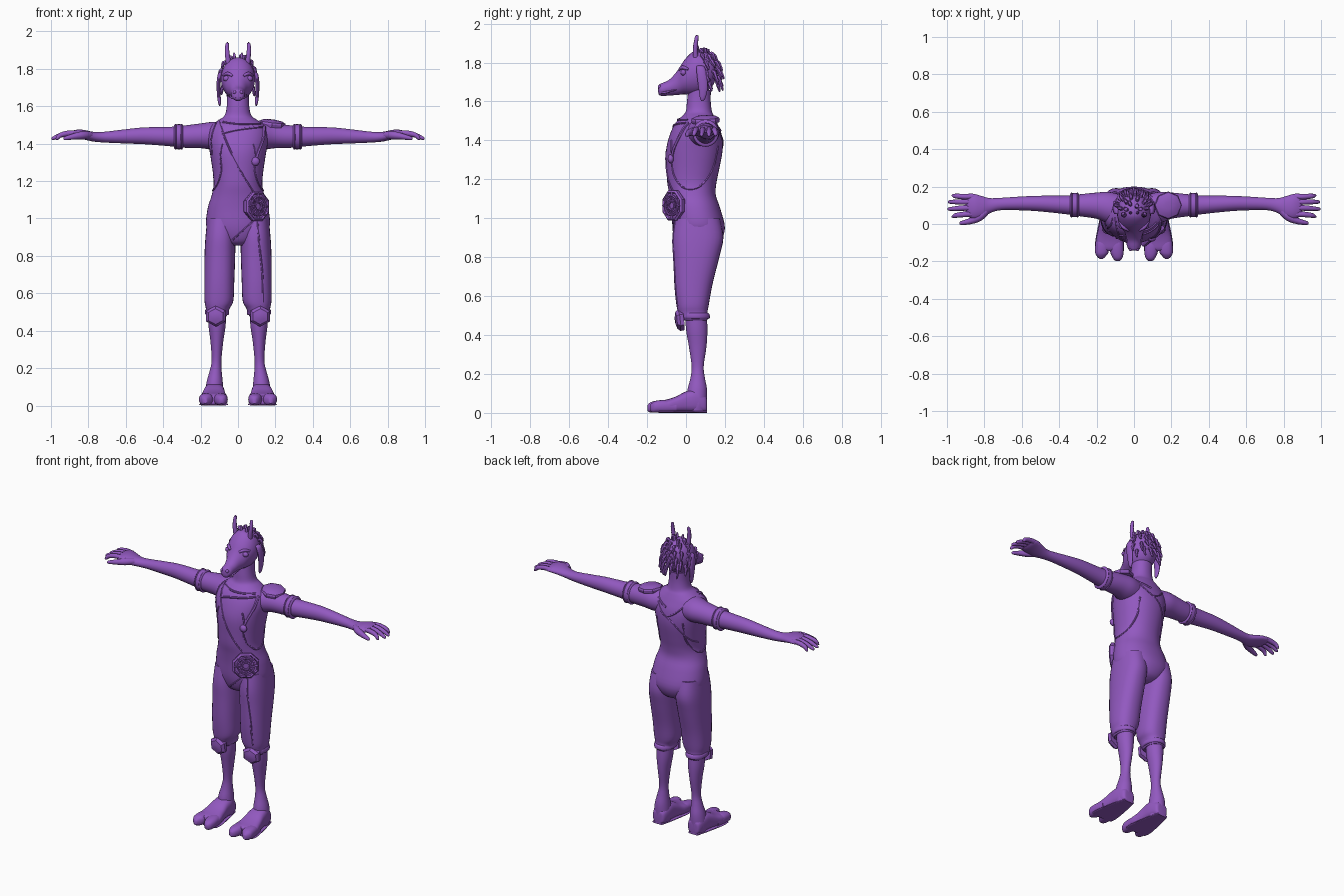
import bpy, bmesh, math, random
from mathutils import Vector
from mathutils.bvhtree import BVHTree

random.seed(4)
purple = bpy.data.materials.new("purple")
purple.diffuse_color = (0.29, 0.10, 0.53, 1)


def finish(name, bm, angle=0.8):
    bmesh.ops.recalc_face_normals(bm, faces=bm.faces)
    me = bpy.data.meshes.new(name)
    bm.to_mesh(me)
    bm.free()
    me.materials.append(purple)
    me.shade_smooth()
    me.set_sharp_from_angle(angle=angle)
    ob = bpy.data.objects.new(name, me)
    bpy.context.collection.objects.link(ob)
    return ob


def spline(rows, sub):
    """Catmull-Rom through tuples of numbers."""
    out = []
    for i in range(len(rows) - 1):
        a, b, c, d = rows[max(i - 1, 0)], rows[i], rows[i + 1], rows[min(i + 2, len(rows) - 1)]
        for k in range(sub):
            t = k / sub
            out.append(tuple(
                q + 0.5 * t * (r - p + t * (2 * p - 5 * q + 4 * r - s + t * (3 * (q - r) + s - p)))
                for p, q, r, s in zip(a, b, c, d)))
    return out + [tuple(rows[-1])]


def skin(name, rings, angle=0.8):
    bm = bmesh.new()
    vs = [[bm.verts.new(p) for p in r] for r in rings]
    n = len(rings[0])
    for a, b in zip(vs, vs[1:]):
        for i in range(n):
            bm.faces.new((a[i], a[(i + 1) % n], b[(i + 1) % n], b[i]))
    bm.faces.new(vs[0])
    bm.faces.new(vs[-1])
    return finish(name, bm, angle)


def loft(name, rows, axis, s=1, n=28, e=1.0, sub=4):
    """Rows are (x, y, z, r1, r2): elliptical sections across the axis."""
    u, v = {'x': ((0, 1, 0), (0, 0, 1)), 'y': ((1, 0, 0), (0, 0, 1)), 'z': ((1, 0, 0), (0, 1, 0))}[axis]
    rings = []
    for x, y, z, r1, r2 in spline(rows, sub):
        ring = []
        for i in range(n):
            c, d = math.cos(i * math.tau / n), math.sin(i * math.tau / n)
            c = math.copysign(abs(c) ** e, c)
            d = math.copysign(abs(d) ** e, d)
            p = Vector((x, y, z)) + Vector(u) * c * abs(r1) + Vector(v) * d * abs(r2)
            ring.append((p.x * s, p.y, p.z))
        rings.append(ring)
    return skin(name, rings)


def tube(name, pts, radii, n=8, sub=3):
    """Round tube through points with a radius at each point."""
    rows = spline([(*p, r) for p, r in zip(pts, radii)], sub)
    rings = []
    for i, row in enumerate(rows):
        p = Vector(row[:3])
        t = Vector(rows[min(i + 1, len(rows) - 1)][:3]) - Vector(rows[max(i - 1, 0)][:3])
        q = t.to_track_quat('Z', 'Y')
        rings.append([p + q @ Vector((math.cos(k * math.tau / n), math.sin(k * math.tau / n), 0)) * max(row[3], .001)
                      for k in range(n)])
    return skin(name, rings)


def ball(name, c, r, scale=(1, 1, 1)):
    bm = bmesh.new()
    bmesh.ops.create_uvsphere(bm, u_segments=16, v_segments=10, radius=r)
    for v in bm.verts:
        v.co = Vector([a * b for a, b in zip(v.co, scale)]) + Vector(c)
    return finish(name, bm)


def plate(name, c, normal, steps, n=8, up=1.0):
    """Faceted plate: steps are (radius, height along the normal)."""
    q = Vector(normal).to_track_quat('Z', 'Y')
    return skin(name, [[Vector(c) + q @ Vector((r * math.cos((k + .5) * math.tau / n),
                        up * r * math.sin((k + .5) * math.tau / n), h)) for k in range(n)] for r, h in steps], 0.4)


# torso with hips and neck
torso = loft("torso", [(0, .06, .855, .05, .07), (0, .065, .88, .11, .11), (0, .066, .95, .168, .134),
    (0, .05, 1.05, .163, .126), (0, .034, 1.12, .142, .119), (0, .03, 1.18, .13, .126), (0, .035, 1.25, .135, .135),
    (0, .043, 1.35, .15, .145), (0, .05, 1.43, .162, .133), (0, .053, 1.49, .148, .107), (0, .062, 1.525, .105, .082),
    (0, .066, 1.55, .072, .067), (0, .066, 1.6, .06, .061), (0, .07, 1.66, .058, .058)], 'z', n=40, e=.92)

legs = []
for s, side in ((-1, "right"), (1, "left")):
    # trousers, cuff and shin
    legs.append(loft(side + "_trouser_leg", [(.088, .06, 1.0, .076, .115), (.094, .062, .9, .08, .13),
        (.097, .053, .8, .082, .118), (.1, .038, .66, .08, .098), (.102, .034, .56, .077, .084),
        (.108, .035, .52, .064, .076), (.112, .042, .49, .058, .072), (.112, .045, .475, .05, .062)], 'z', s, e=.85))
    loft(side + "_cuff", [(.11, .038, .515, .056, .066), (.112, .042, .51, .063, .077), (.112, .045, .488, .063, .077),
        (.112, .045, .482, .05, .062)], 'z', s)
    loft(side + "_shin", [(.112, .05, .52, .048, .055), (.112, .055, .43, .046, .055), (.113, .06, .34, .034, .045),
        (.115, .06, .24, .026, .031), (.12, .06, .18, .033, .037), (.125, .058, .12, .044, .05),
        (.127, .055, .05, .05, .053), (.127, .055, .01, .045, .05)], 'z', s)
    # foot with two broad toes
    loft(side + "_foot", [(.125, .108, .04, .02, .025), (.125, .1, .045, .04, .043), (.126, .05, .06, .053, .058),
        (.128, 0, .056, .058, .054), (.13, -.05, .043, .066, .042), (.13, -.09, .036, .074, .035),
        (.13, -.13, .032, .072, .03), (.13, -.145, .03, .05, .022)], 'y', s, e=.7)
    for x, tip, dx in ((.094, -.198, -.006), (.169, -.186, .006)):
        loft(side + "_toe", [(x, -.05, .03, .028, .025), (x, -.1, .033, .037, .033), (x + dx / 2, -.15, .032, .036, .031),
            (x + dx, tip + .015, .028, .025, .026), (x + dx, tip, .025, .01, .014)], 'y', s, n=20, e=.8)
    loft(side + "_sole", [(.127, .108, .006, .035, .006), (.128, .03, .006, .055, .006), (.13, -.09, .006, .077, .006),
        (.13, -.14, .006, .074, .006)], 'y', s, e=.6)
    # knee pad
    plate(side + "_knee_pad", (s * .118, -.03, .478), (s * .1, -1, -.12),
          [(.058, -.015), (.06, .005), (.045, .02), (.02, .026)], 6, .95)

    # arm and palm
    loft(side + "_arm", [(.08, .075, 1.44, .085, .075), (.14, .088, 1.442, .084, .074), (.2, .098, 1.442, .07, .066),
        (.28, .1, 1.438, .06, .06), (.36, .102, 1.438, .05, .052), (.5, .109, 1.442, .042, .045),
        (.6, .11, 1.439, .037, .038), (.71, .107, 1.435, .033, .029), (.77, .098, 1.437, .04, .026),
        (.81, .09, 1.445, .058, .026), (.85, .094, 1.452, .066, .024), (.885, .1, 1.452, .062, .017),
        (.9, .102, 1.45, .045, .008)], 'x', s)
    # sleeve bands
    loft(side + "_sleeve_band", [(.298, .101, 1.437, .052, .055), (.3, .101, 1.437, .063, .066),
        (.336, .101, 1.437, .062, .065), (.338, .101, 1.437, .048, .05)], 'x', s)
    for x in (.302, .334):
        loft(side + "_band_rim", [(x - .007, .101, 1.437, .06, .063), (x, .101, 1.437, .067, .07),
            (x + .007, .101, 1.437, .06, .063)], 'x', s)
    # fingers and thumb
    for y0, y1, tip in ((.052, .04, .975), (.086, .08, .997), (.118, .118, .995), (.146, .152, .975)):
        tube(side + "_finger", [(s * .85, y0, 1.452), (s * .9, y0, 1.456), (s * .95, (y0 + y1) / 2, 1.445),
             (s * (tip - .008), y1, 1.428), (s * tip, y1, 1.425)], [.014, .015, .013, .009, .003])
    tube(side + "_thumb", [(s * .79, .07, 1.445), (s * .83, .035, 1.445), (s * .88, .014, 1.438),
         (s * .925, .005, 1.428), (s * .933, .004, 1.426)], [.02, .022, .016, .01, .003])

    # drooping ear, eye, nostril and horns
    loft(side + "_ear", [(.075, .07, 1.785, .01, .012), (.094, .075, 1.775, .012, .022), (.103, .082, 1.73, .011, .026),
        (.103, .088, 1.67, .01, .024), (.099, .086, 1.62, .008, .015), (.097, .084, 1.602, .003, .005)], 'z', s, n=14)
    ball(side + "_eye", (s * .06, -.012, 1.748), .02, (1, .8, .8))
    tube(side + "_brow", [(s * .03, -.035, 1.762), (s * .055, -.018, 1.775), (s * .078, .012, 1.765)], [.006, .01, .006])
    ball(side + "_nostril", (s * .018, -.135, 1.675), .01)
    tube(side + "_lip", [(s * .01, -.138, 1.648), (s * .032, -.115, 1.645), (s * .045, -.05, 1.66)], [.006, .006, .003])
    tube(side + "_horn", [(s * .05, .05, 1.82), (s * .056, .048, 1.87), (s * .059, .052, 1.91), (s * .057, .056, 1.935),
         (s * .057, .056, 1.942)], [.014, .013, .011, .009, .003], 10)
    tube(side + "_small_horn", [(s * .018, .06, 1.84), (s * .02, .06, 1.875), (s * .022, .062, 1.888)], [.009, .007, .002])

# head from muzzle to skull
loft("head", [(0, -.143, 1.658, .008, .01), (0, -.138, 1.66, .026, .026), (0, -.12, 1.662, .036, .034),
    (0, -.085, 1.672, .038, .041), (0, -.045, 1.695, .05, .062), (0, -.01, 1.724, .073, .087),
    (0, .03, 1.742, .087, .11), (0, .065, 1.748, .091, .113), (0, .105, 1.752, .083, .102),
    (0, .138, 1.757, .06, .075), (0, .153, 1.76, .03, .04), (0, .157, 1.76, .005, .007)], 'y')

# rows of curling hair locks over the crown and back of the head
for lift, count, spread in ((68, 4, 75), (45, 6, 75), (22, 7, 72), (0, 7, 68), (-22, 6, 55)):
    for k in range(count):
        a = math.radians(-spread + 2 * spread * k / (count - 1) + random.uniform(-5, 5))
        b = math.radians(lift + random.uniform(-6, 6))
        d = Vector((math.sin(a) * math.cos(b), math.cos(a) * math.cos(b), math.sin(b)))
        root = Vector((0, .068, 1.755)) + Vector((d.x * .082, d.y * .08, d.z * .098))
        out = Vector((d.x * .75, d.y, d.z))
        drop = random.uniform(.035, .06)
        tip = root + out * .04 + Vector((0, .006, -drop))
        tip.y = min(tip.y, .196)
        tube("hair_lock", [root - d * .01, root + out * .022 + Vector((0, 0, .004)), root + out * .036 - Vector((0, 0, drop * .5)),
             tip, tip - Vector((0, 0, .006))], [.01, .01, .009, .006, .002], 6)

# cloth edges, straps and seams laid on the body
trees = [BVHTree.FromPolygons([v.co for v in o.data.vertices], [p.vertices[:] for p in o.data.polygons])
         for o in [torso] + legs]


def trim(name, pts, view, r=.005):
    """Lay a cord on the body; pts are seen from the front, back, left or right."""
    d = Vector({'front': (0, 1, 0), 'back': (0, -1, 0), 'left': (-1, 0, 0), 'right': (1, 0, 0)}[view])
    path = []
    for a, z in spline(pts, 5):
        o = (Vector((a, 0, z)) if d.y else Vector((0, a, z))) - d * 2
        hits = [h for h in (t.ray_cast(o, d) for t in trees) if h[0]]
        if hits:
            path.append(min(hits, key=lambda h: h[3])[0])
    if len(path) > 2:
        tube(name, path, [r] * len(path), 6, 1)


trim("vest_front_edge", [(-.1, 1.525), (-.07, 1.43), (0, 1.28), (.085, 1.14)], 'front')
trim("chest_strap", [(-.085, 1.455), (0, 1.475), (.13, 1.49)], 'front', .006)
trim("chest_strap_upper", [(-.08, 1.515), (0, 1.505), (.12, 1.505)], 'front', .006)
trim("vest_shoulder_edge", [(-.115, 1.515), (-.14, 1.44), (-.138, 1.34)], 'front')
trim("hanging_cord", [(.14, 1.49), (.135, 1.43), (.11, 1.36), (.095, 1.31)], 'front', .009)
ball("cord_bead", (.093, -.078, 1.305), .023, (1, .7, 1))
trim("back_collar_edge", [(.12, 1.5), (.05, 1.42), (-.04, 1.36), (-.13, 1.22)], 'back')
trim("back_collar_cross", [(-.12, 1.5), (-.05, 1.43), (0, 1.4)], 'back')
for view in ('left', 'right'):
    trim("vest_side_opening", [(-.075, 1.4), (-.07, 1.25), (-.03, 1.17), (.03, 1.15), (.09, 1.18), (.14, 1.26),
         (.165, 1.37)], view)
trim("trouser_flap_edge", [(-.03, .885), (.02, .93), (.085, .99)], 'front')
trim("trouser_front_seam", [(.105, .99), (.115, .85), (.13, .7), (.135, .55)], 'front')

# belt medallion with a woven lattice
n = Vector((.64, -.77, 0)).normalized()
c = Vector((.098, -.062, 1.065))
plate("medallion", c, n, [(.07, -.03), (.084, 0), (.084, .012), (.074, .02), (.068, .012)])
q = n.to_track_quat('Z', 'Y')


def on_disc(r, k, h=.016):
    return c + q @ Vector((r * math.cos(k * math.tau / 16), r * math.sin(k * math.tau / 16), h))


for r in (.022, .05):
    tube("medallion_ring", [on_disc(r, k) for k in range(17)], [.006] * 17, 6, 1)
for k in range(1, 17, 2):
    tube("medallion_spoke", [on_disc(.022, k), on_disc(.07, k + 1)], [.005] * 2, 6, 1)
    tube("medallion_spoke", [on_disc(.022, k), on_disc(.07, k - 1)], [.005] * 2, 6, 1)

# shoulder guard
plate("shoulder_guard", (.182, .1, 1.505), (.12, -.05, 1), [(.07, -.015), (.074, 0), (.07, .01), (.05, .02), (.02, .024)])
trim("shoulder_guard_strap", [(.125, 1.5), (.07, 1.47), (.02, 1.45)], 'back', .007)
